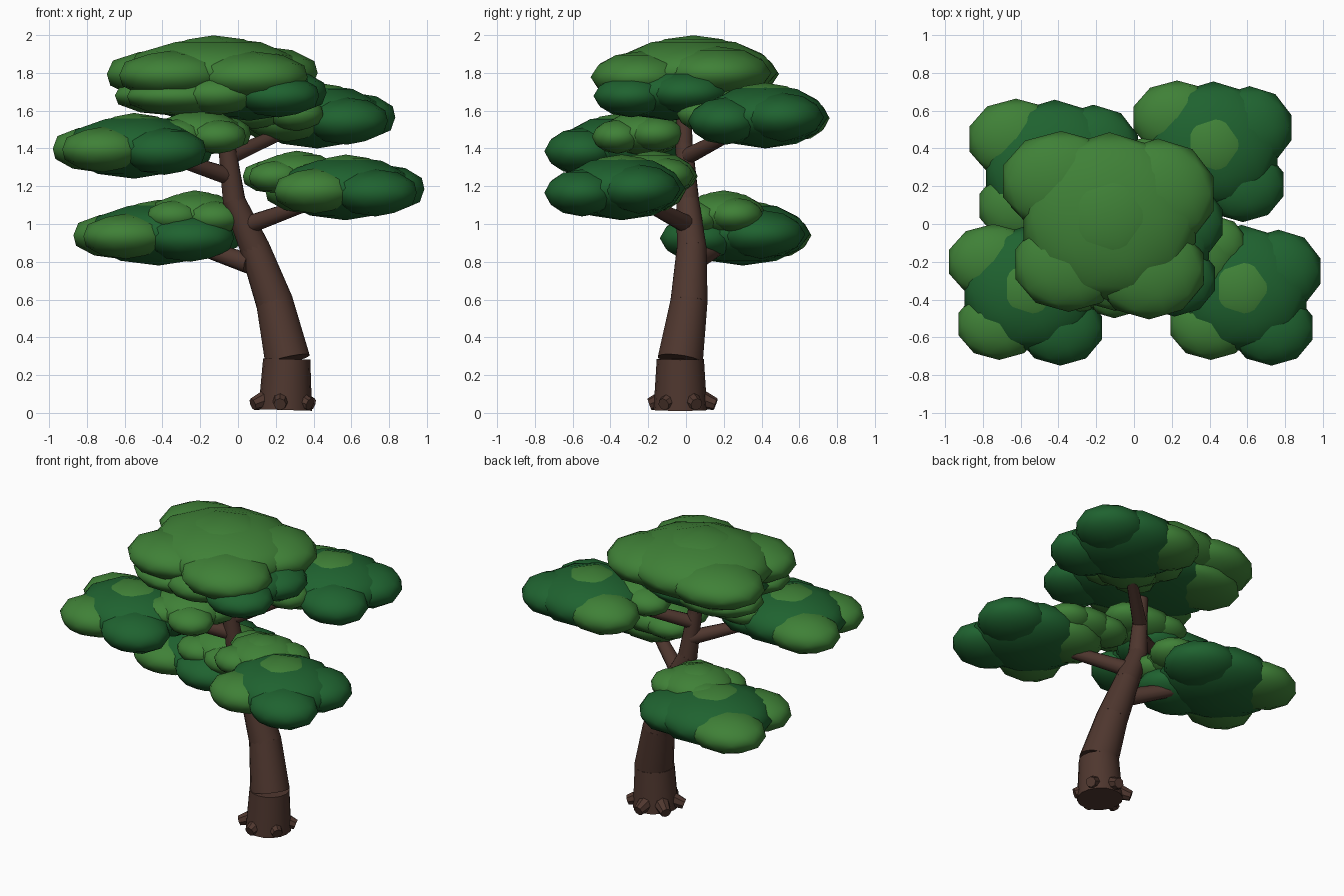
import bpy, math
from mathutils import Vector

if "Cube" in bpy.data.objects:
    bpy.data.objects.remove(bpy.data.objects["Cube"])


def material(name, color):
    m = bpy.data.materials.new(name)
    m.diffuse_color = (*color, 1)
    m.use_nodes = True
    m.node_tree.nodes["Principled BSDF"].inputs["Base Color"].default_value = m.diffuse_color
    return m


LIGHT = material("light_green", (0.050, 0.218, 0.038))
DARK = material("dark_green", (0.0135, 0.123, 0.029))
BARK = material("bark_brown", (0.078, 0.038, 0.028))


def finish(name, mat, angle):
    ob = bpy.context.object
    ob.name = name
    ob.data.materials.append(mat)
    bpy.ops.object.shade_smooth_by_angle(angle=math.radians(angle))
    return ob


def limb(name, a, b, r1, r2, sides=16):
    """Tapered round limb from a to b."""
    a, b = Vector(a), Vector(b)
    d = b - a
    bpy.ops.mesh.primitive_cone_add(
        vertices=sides, radius1=r1, radius2=r2, depth=d.length,
        location=(a + b) / 2, rotation=d.to_track_quat('Z', 'Y').to_euler())
    return finish(name, BARK, 40)


def blob(name, loc, radii, mat):
    """Coarse rounded ellipsoid."""
    bpy.ops.mesh.primitive_ico_sphere_add(subdivisions=2, radius=1, location=loc)
    bpy.context.object.scale = radii
    return finish(name, mat, 60)


# Foliage layout: part, offset, radii, dark or light
LOBES = [
    ("core", (0, 0, 0), (.355, .335, .17), DARK),
    ("cap", (0, 0, .05), (.23, .23, .128), LIGHT),
    ("right_lobe", (.19, .09, -.005), (.23, .22, .13), DARK),
    ("front_right_lobe", (.155, -.21, -.025), (.225, .20, .125), DARK),
    ("back_left_lobe", (-.19, .14, -.01), (.24, .20, .125), LIGHT),
    ("front_left_lobe", (-.16, -.19, -.015), (.22, .19, .12), LIGHT),
]


def foliage(name, center, scale, all_light=False, skip=()):
    for part, off, rad, mat in LOBES:
        if part in skip:
            continue
        loc = [c + o * s for c, o, s in zip(center, off, scale)]
        blob(f"{name}_{part}", loc, [r * s for r, s in zip(rad, scale)],
             LIGHT if all_light else mat)


# Trunk: leaning stack of tapered segments
limb("trunk_base", (.25, -.03, .015), (.258, -.03, .285), .142, .125)
trunk = [((.262, -.03, .28), .122), ((.195, .015, .58), .10),
         ((.09, .03, .87), .08), ((-.02, .01, 1.12), .06),
         ((-.06, -.01, 1.42), .045), ((-.08, -.01, 1.70), .035)]
for i in range(len(trunk) - 1):
    (a, r1), (b, r2) = trunk[i], trunk[i + 1]
    # each segment runs slightly into the next one
    end = Vector(b) + (Vector(b) - Vector(a)).normalized() * .015
    limb(f"trunk_segment_{i + 1}", a, end, r1, r2 * .99)

# Root stubs flaring from the foot
for k in range(6):
    t = math.radians(25 + 60 * k)
    c, s = math.cos(t), math.sin(t)
    limb(f"root_{k + 1}", (.237 + .04 * c, -.018 + .04 * s, .095),
         (.237 + .175 * c, -.018 + .175 * s, .045), .062, .033, 8)

# Branches
limb("low_left_branch", (.06, .02, .79), (-.42, .30, .95), .055, .03, 12)
limb("low_right_branch", (.04, .02, .99), (.52, -.31, 1.16), .05, .03, 12)
limb("high_left_branch", (-.04, .01, 1.25), (-.50, -.30, 1.40), .048, .028, 12)
limb("high_right_branch", (-.06, -.01, 1.35), (.36, .36, 1.54), .045, .028, 12)

# Outer foliage pads, each with a smaller light pad nearer the trunk
pads = [
    ("low_left", (-.42, .30, .95), (1.08, 1.07, 1), (-.23, .20, 1.05)),
    ("low_right", (.57, -.34, 1.19), (1.02, 1, 1), (.31, -.17, 1.26)),
    ("high_left", (-.55, -.34, 1.41), (1.03, 1, 1), (-.21, -.22, 1.48)),
    ("high_right", (.42, .42, 1.57), (1.01, 1, 1), (.20, .23, 1.60)),
]
for name, outer, size, inner in pads:
    foliage(f"{name}_pad", outer, size)
    foliage(f"{name}_inner_pad", inner, (.68, .68, .72), True)

# Crown: mixed lower layers under a wide light top
foliage("crown_lower", (-.10, 0, 1.69), (1.32, 1.15, .85),
        skip=("front_right_lobe", "right_lobe"))
foliage("crown_lower_right", (.06, -.08, 1.70), (1, 1, .9))
foliage("crown_top", (-.13, .04, 1.805), (1.35, 1.33, 1.09), True)
